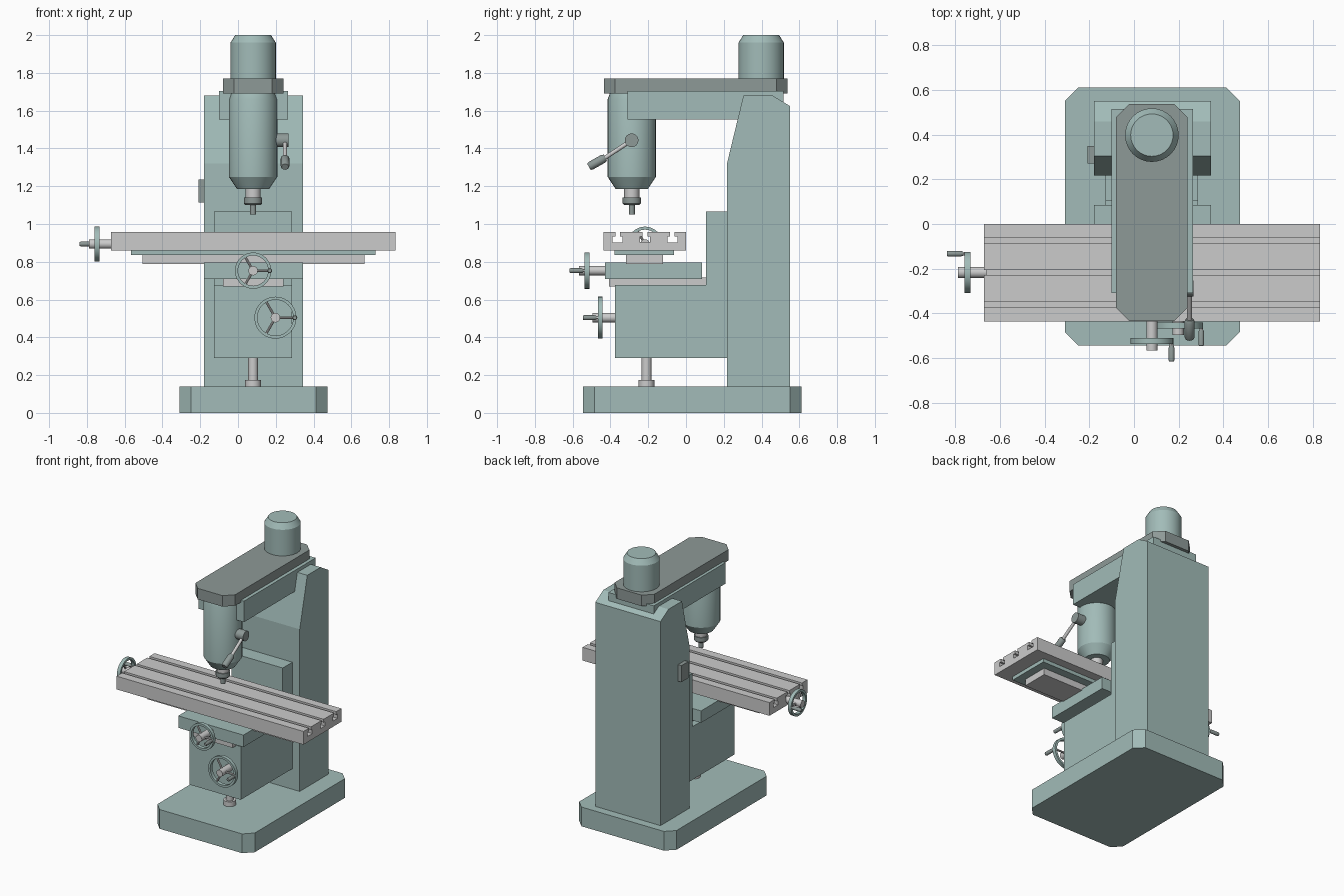
import bpy, bmesh, math
from mathutils import Vector

if "Cube" in bpy.data.objects:
    bpy.data.objects.remove(bpy.data.objects["Cube"])


def material(name, rgb):
    m = bpy.data.materials.new(name)
    m.diffuse_color = (*rgb, 1)
    m.use_nodes = True
    m.node_tree.nodes["Principled BSDF"].inputs["Base Color"].default_value = m.diffuse_color
    return m


PAINT = material("green_paint", (0.36, 0.50, 0.48))
STEEL = material("bare_steel", (0.66, 0.68, 0.66))
DARK = material("dark_trim", (0.27, 0.32, 0.31))
CX = 0.08  # symmetry plane of the machine


def finish(name, bm, mat, smooth=False):
    bmesh.ops.recalc_face_normals(bm, faces=bm.faces)
    me = bpy.data.meshes.new(name)
    bm.to_mesh(me)
    bm.free()
    me.materials.append(mat)
    if smooth:
        me.shade_smooth()
        me.set_sharp_from_angle(angle=math.radians(30))
    ob = bpy.data.objects.new(name, me)
    bpy.context.collection.objects.link(ob)
    return ob


def prism(name, pts, axis, a, b, mat):
    """Extrude an outline: (x, y) along z, or (y, z) along x."""
    place = (lambda u, v, w: (u, v, w)) if axis == 'z' else (lambda u, v, w: (w, u, v))
    bm = bmesh.new()
    lo, hi = [[bm.verts.new(place(u, v, w)) for u, v in pts] for w in (a, b)]
    bm.faces.new(lo)
    bm.faces.new(hi)
    for i in range(len(pts)):
        j = (i + 1) % len(pts)
        bm.faces.new((lo[i], lo[j], hi[j], hi[i]))
    return finish(name, bm, mat)


def box(name, x, y, z, mat):
    pts = [(x[0], y[0]), (x[1], y[0]), (x[1], y[1]), (x[0], y[1])]
    return prism(name, pts, 'z', z[0], z[1], mat)


def octagon(x, y, c):
    """Rectangle outline with cut corners."""
    return [(x[0] + c, y[0]), (x[1] - c, y[0]), (x[1], y[0] + c), (x[1], y[1] - c),
            (x[1] - c, y[1]), (x[0] + c, y[1]), (x[0], y[1] - c), (x[0], y[0] + c)]


def lathe(name, profile, origin, direction, mat, n=32, ring=False):
    """Revolve (radius, height) points around direction; ring closes the profile."""
    d = Vector(direction).normalized()
    q = d.to_track_quat('Z', 'Y')
    bm = bmesh.new()
    loops = []
    for r, h in profile:
        loops.append([bm.verts.new(Vector(origin) + q @ Vector(
            (r * math.cos(2 * math.pi * i / n), r * math.sin(2 * math.pi * i / n), h)))
            for i in range(n)])
    pairs = list(zip(loops, loops[1:]))
    if ring:
        pairs.append((loops[-1], loops[0]))
    else:
        bm.faces.new(loops[0])
        bm.faces.new(loops[-1])
    for p, s in pairs:
        for i in range(n):
            j = (i + 1) % n
            bm.faces.new((p[i], p[j], s[j], s[i]))
    return finish(name, bm, mat, True)


def rod(name, a, b, r, mat, n=20):
    v = Vector(b) - Vector(a)
    return lathe(name, [(r, 0), (r, v.length)], a, v, mat, n)


def handwheel(name, center, out, side, radius, shaft):
    """Rim, three spokes, shaft with hub, and crank grip. center = middle of the rim."""
    c, out, side = Vector(center), Vector(out), Vector(side)
    up = out.cross(side)
    w, t = 0.013, 0.016
    lathe(name + "_rim", [(radius, -w), (radius, w), (radius - t, w), (radius - t, -w)],
          c, out, PAINT, 40, True)
    rod(name + "_shaft", c - out * shaft, c + out * 0.042, 0.025, STEEL)
    for k in range(3):
        a = 2 * math.pi * k / 3
        rod(f"{name}_spoke_{k + 1}", c,
            c + (side * math.cos(a) + up * math.sin(a)) * (radius - t / 2), 0.007, STEEL, 10)
    g = c + side * (radius - 0.008)
    rod(name + "_grip_pin", g, g + out * 0.04, 0.008, STEEL, 12)
    lathe(name + "_grip", [(0.009, 0.02), (0.013, 0.03), (0.013, 0.087), (0.01, 0.092)],
          g, out, DARK, 16)


# Base and column
prism("base", octagon((-0.31, 0.474), (-0.544, 0.611), 0.06), 'z', 0, 0.14, PAINT)
prism("column", [(0.217, 0.14), (0.55, 0.14), (0.55, 1.625), (0.458, 1.68),
                 (0.304, 1.68), (0.217, 1.32)], 'x', -0.18, 0.345, PAINT)
box("switch_box", (-0.208, -0.17), (0.27, 0.35), (1.115, 1.235), DARK)

# Knee with its riser, and the elevating screw
prism("knee", [(-0.376, 0.29), (0.225, 0.29), (0.225, 1.065), (0.106, 1.065),
               (0.106, 0.677), (-0.376, 0.677)], 'x', -0.127, 0.286, PAINT)
rod("elevating_screw", (CX, -0.209, 0.13), (CX, -0.209, 0.30), 0.026, STEEL)
rod("screw_collar", (CX, -0.209, 0.135), (CX, -0.209, 0.175), 0.042, STEEL, 24)

# Slides and saddle under the table
box("knee_slide", (-0.08, 0.242), (-0.407, 0.107), (0.668, 0.718), STEEL)
box("saddle", (-0.18, 0.345), (-0.43, 0.084), (0.71, 0.797), PAINT)
box("saddle_slide", (-0.505, 0.67), (-0.317, -0.123), (0.787, 0.838), STEEL)
box("table_guide", (-0.567, 0.728), (-0.378, -0.063), (0.835, 0.865), PAINT)

# Work table: one section with three T-slots
section = [(-0.437, 0.861), (0.0, 0.861), (0.0, 0.957)]
for y in (-0.072, -0.217, -0.362):
    section += [(y + 0.012, 0.957), (y + 0.012, 0.934), (y + 0.026, 0.934), (y + 0.026, 0.903),
                (y - 0.026, 0.903), (y - 0.026, 0.934), (y - 0.012, 0.934), (y - 0.012, 0.957)]
section.append((-0.437, 0.957))
prism("work_table", section, 'x', -0.672, 0.833, STEEL)

# Overarm, belt cover and motor
box("overarm", (-0.101, 0.265), (-0.31, 0.515), (1.552, 1.705), PAINT)
prism("belt_cover", octagon((-0.08, 0.24), (-0.435, 0.538), 0.06), 'z', 1.69, 1.77, DARK)
lathe("motor", [(0.12, 1.76), (0.12, 1.96), (0.095, 2.0)], (CX, 0.398, 0), (0, 0, 1), PAINT)

# Spindle head, quill, chuck and cutter
HEAD = (CX, -0.287, 0)
lathe("spindle_head", [(0.085, 1.185), (0.128, 1.25), (0.128, 1.66), (0.115, 1.695)],
      HEAD, (0, 0, 1), PAINT)
lathe("quill", [(0.04, 1.135), (0.04, 1.19)], HEAD, (0, 0, 1), STEEL, 24)
lathe("chuck", [(0.04, 1.1), (0.048, 1.108), (0.048, 1.14)], HEAD, (0, 0, 1), DARK, 24)
lathe("cutter", [(0.016, 1.05), (0.016, 1.11)], HEAD, (0, 0, 1), DARK, 16)

# Quill feed lever
rod("lever_hub", (0.19, -0.288, 1.443), (0.267, -0.288, 1.443), 0.036, DARK, 24)
rod("lever_arm", (0.249, -0.288, 1.443), (0.249, -0.44, 1.343), 0.011, STEEL, 16)
lathe("lever_grip", [(0.017, 0), (0.023, 0.012), (0.023, 0.09), (0.018, 0.1)],
      (0.249, -0.427, 1.352), (0, -0.088, -0.05), DARK, 16)

# Handwheels for the saddle, knee and table
handwheel("saddle_wheel", (CX, -0.524, 0.753), (0, -1, 0), (1, 0, 0), 0.096, 0.11)
handwheel("knee_wheel", (0.198, -0.454, 0.504), (0, -1, 0), (1, 0, 0), 0.111, 0.09)
handwheel("table_wheel", (-0.746, -0.217, 0.894), (-1, 0, 0), (0, 1, 0), 0.092, 0.085)
